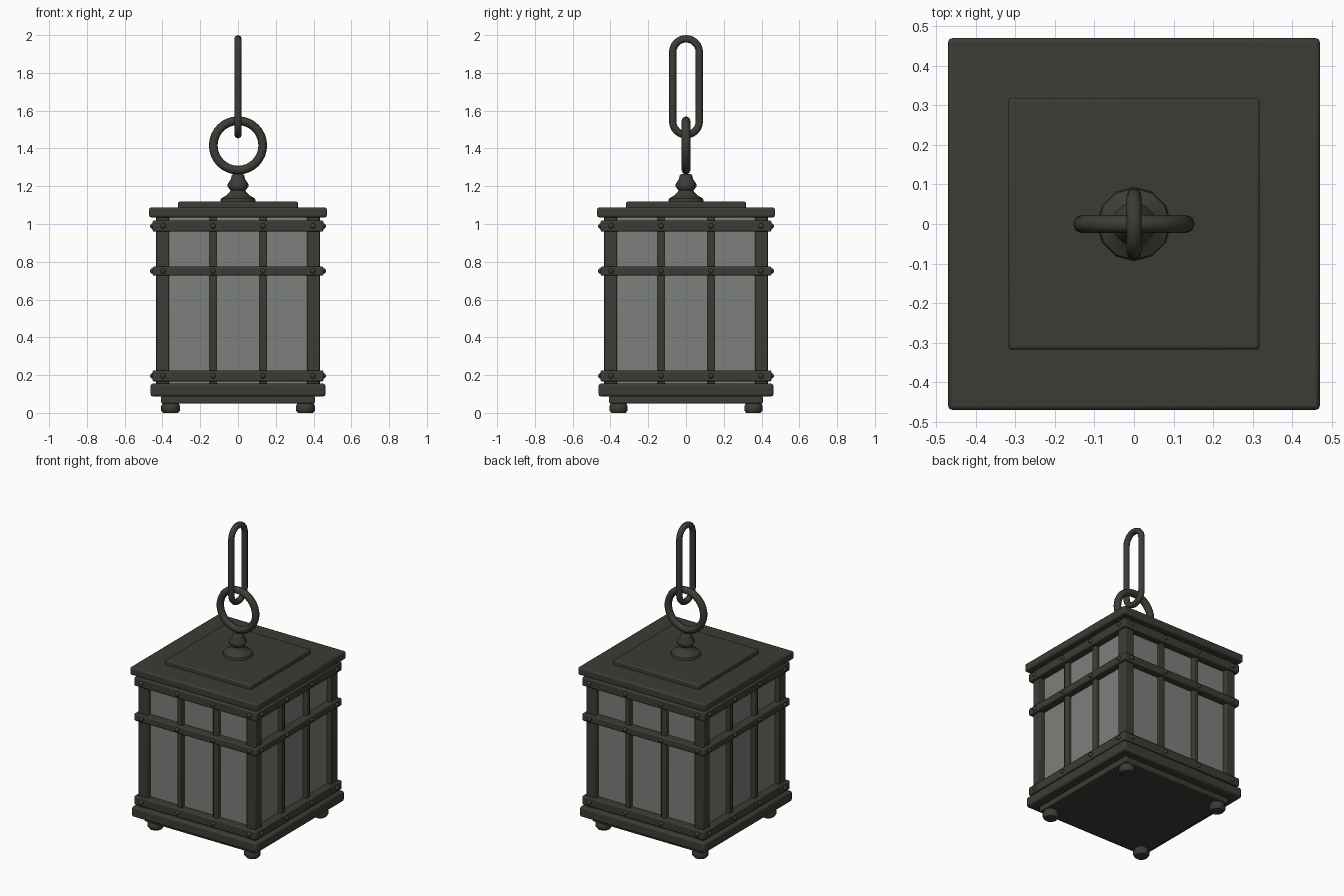
import bpy, bmesh, math
from mathutils import Matrix, Vector

cube = bpy.data.objects.get("Cube")
if cube:
    bpy.data.objects.remove(cube, do_unlink=True)


def material(name, color):
    m = bpy.data.materials.new(name)
    m.use_nodes = True
    m.diffuse_color = color
    shader = m.node_tree.nodes["Principled BSDF"]
    shader.inputs["Base Color"].default_value = color[:3] + (1,)
    shader.inputs["Alpha"].default_value = color[3]
    shader.inputs["Roughness"].default_value = 0.6
    return m


metal = material("dark_bronze", (0.046, 0.045, 0.036, 1))
glass = material("frosted_glass", (0.2, 0.215, 0.2, 0.72))


def finish(bm, name, mat=metal, bevel=0, smooth=True):
    mesh = bpy.data.meshes.new(name)
    bm.to_mesh(mesh)
    bm.free()
    mesh.materials.append(mat)
    ob = bpy.data.objects.new(name, mesh)
    bpy.context.collection.objects.link(ob)
    if bevel:
        mod = ob.modifiers.new("soft_edges", 'BEVEL')
        mod.width, mod.segments = bevel, 2
    if smooth:
        bpy.ops.object.select_all(action='DESELECT')
        ob.select_set(True)
        bpy.context.view_layer.objects.active = ob
        bpy.ops.object.shade_smooth_by_angle(angle=math.radians(40))
    return ob


def add_box(bm, x0, x1, y0, y1, z0, z1, turn=0):
    mat = (Matrix.Rotation(turn, 4, 'Z')
           @ Matrix.Translation(((x0 + x1) / 2, (y0 + y1) / 2, (z0 + z1) / 2))
           @ Matrix.Diagonal((x1 - x0, y1 - y0, z1 - z0, 1)))
    bmesh.ops.create_cube(bm, size=1, matrix=mat)


def slab(name, half, z0, z1, bevel):
    bm = bmesh.new()
    add_box(bm, -half, half, -half, half, z0, z1)
    finish(bm, name, bevel=bevel)


def lathe(name, profile, steps, at=(0, 0), closed=False, start=0, bevel=0):
    """Revolve (radius, height) points round a vertical axis."""
    bm = bmesh.new()
    verts = [bm.verts.new((r * math.cos(start), r * math.sin(start), z)) for r, z in profile]
    edges = [bm.edges.new(pair) for pair in zip(verts, verts[1:])]
    if closed:
        edges.append(bm.edges.new((verts[-1], verts[0])))
    bmesh.ops.spin(bm, geom=verts + edges, axis=(0, 0, 1), cent=(0, 0, 0),
                   angle=math.tau, steps=steps)
    bmesh.ops.remove_doubles(bm, verts=bm.verts, dist=0.0005)
    bmesh.ops.recalc_face_normals(bm, faces=bm.faces)
    bmesh.ops.translate(bm, verts=bm.verts, vec=(at[0], at[1], 0))
    return finish(bm, name, bevel=bevel)


quarter_turns = [i * math.pi / 2 for i in range(4)]

# Base and roof slabs
slab("base_slab", 0.463, 0.087, 0.155, 0.012)
slab("plinth", 0.407, 0.05, 0.088, 0.006)
slab("roof_slab", 0.47, 1.035, 1.087, 0.01)
slab("roof_cap", 0.318, 1.08, 1.118, 0.008)

# Feet
foot = [(0, 0), (0.04, 0), (0.05, 0.012), (0.05, 0.036), (0.042, 0.052), (0, 0.052)]
for x, y, label in ((1, -1, "front_left"), (-1, -1, "front_right"),
                    (1, 1, "back_left"), (-1, 1, "back_right")):
    lathe(label + "_foot", foot, 10, (x * 0.357, y * 0.357))

# Corner posts and slim upright bars
bm = bmesh.new()
for turn in quarter_turns:
    add_box(bm, 0.365, 0.433, 0.365, 0.433, 0.15, 1.04, turn)
finish(bm, "corner_posts", bevel=0.005)

bm = bmesh.new()
for turn in quarter_turns:
    for x in (-0.132, 0.132):
        add_box(bm, x - 0.0185, x + 0.0185, -0.428, -0.385, 0.15, 1.04, turn)
finish(bm, "window_bars", bevel=0.006)

# Horizontal bands running round all four sides
bands = {"lower_band": (0.167, 0.225), "middle_band": (0.727, 0.775), "upper_band": (0.96, 1.018)}
for name, (z0, z1) in bands.items():
    outer, inner = 0.452 * math.sqrt(2), 0.395 * math.sqrt(2)
    lathe(name, [(outer, z0), (outer, z1), (inner, z1), (inner, z0)], 4,
          closed=True, start=math.pi / 4, bevel=0.007)

# Domed rivets on the bands
bm = bmesh.new()
for z0, z1 in bands.values():
    for turn in quarter_turns:
        for x in (-0.397, -0.132, 0.132, 0.397):
            mat = (Matrix.Rotation(turn, 4, 'Z')
                   @ Matrix.Translation((x, -0.451, (z0 + z1) / 2))
                   @ Matrix.Rotation(math.pi / 2, 4, 'X'))
            bmesh.ops.create_uvsphere(bm, u_segments=10, v_segments=6, radius=0.015, matrix=mat)
finish(bm, "rivets")

# Glass panes
bm = bmesh.new()
for turn in quarter_turns:
    spin = Matrix.Rotation(turn, 3, 'Z')
    corners = ((-0.4, 0.155), (0.4, 0.155), (0.4, 1.035), (-0.4, 1.035))
    bm.faces.new([bm.verts.new(spin @ Vector((x, -0.402, z))) for x, z in corners])
finish(bm, "glass_panes", glass, smooth=False)

# Turned finial
lathe("finial", [(0, 1.11), (0.095, 1.11), (0.09, 1.135), (0.06, 1.152), (0.042, 1.17),
                 (0.04, 1.178), (0.055, 1.198), (0.055, 1.212), (0.037, 1.238),
                 (0.034, 1.256), (0.025, 1.264), (0, 1.264)], 12)

# Hanging ring
bpy.ops.mesh.primitive_torus_add(location=(0, 0, 1.416), rotation=(math.pi / 2, 0, 0),
                                 major_radius=0.131, minor_radius=0.023,
                                 major_segments=32, minor_segments=8)
ring = bpy.context.object
ring.name = "hanging_ring"
ring.data.materials.append(metal)
bpy.ops.object.shade_smooth_by_angle(angle=math.radians(60))

# Long chain link
curve = bpy.data.curves.new("chain_link", 'CURVE')
curve.dimensions = '3D'
curve.bevel_depth, curve.bevel_resolution = 0.0195, 2
path = []
for centre, first in ((1.91, 0), (1.543, math.pi)):
    for i in range(13):
        a = first + i * math.pi / 12
        path.append((0, 0.0705 * math.cos(a), centre + 0.0705 * math.sin(a)))
spline = curve.splines.new('POLY')
spline.points.add(len(path) - 1)
for point, co in zip(spline.points, path):
    point.co = (*co, 1)
spline.use_cyclic_u = True
spline.use_smooth = True
curve.materials.append(metal)
bpy.context.collection.objects.link(bpy.data.objects.new("chain_link", curve))
